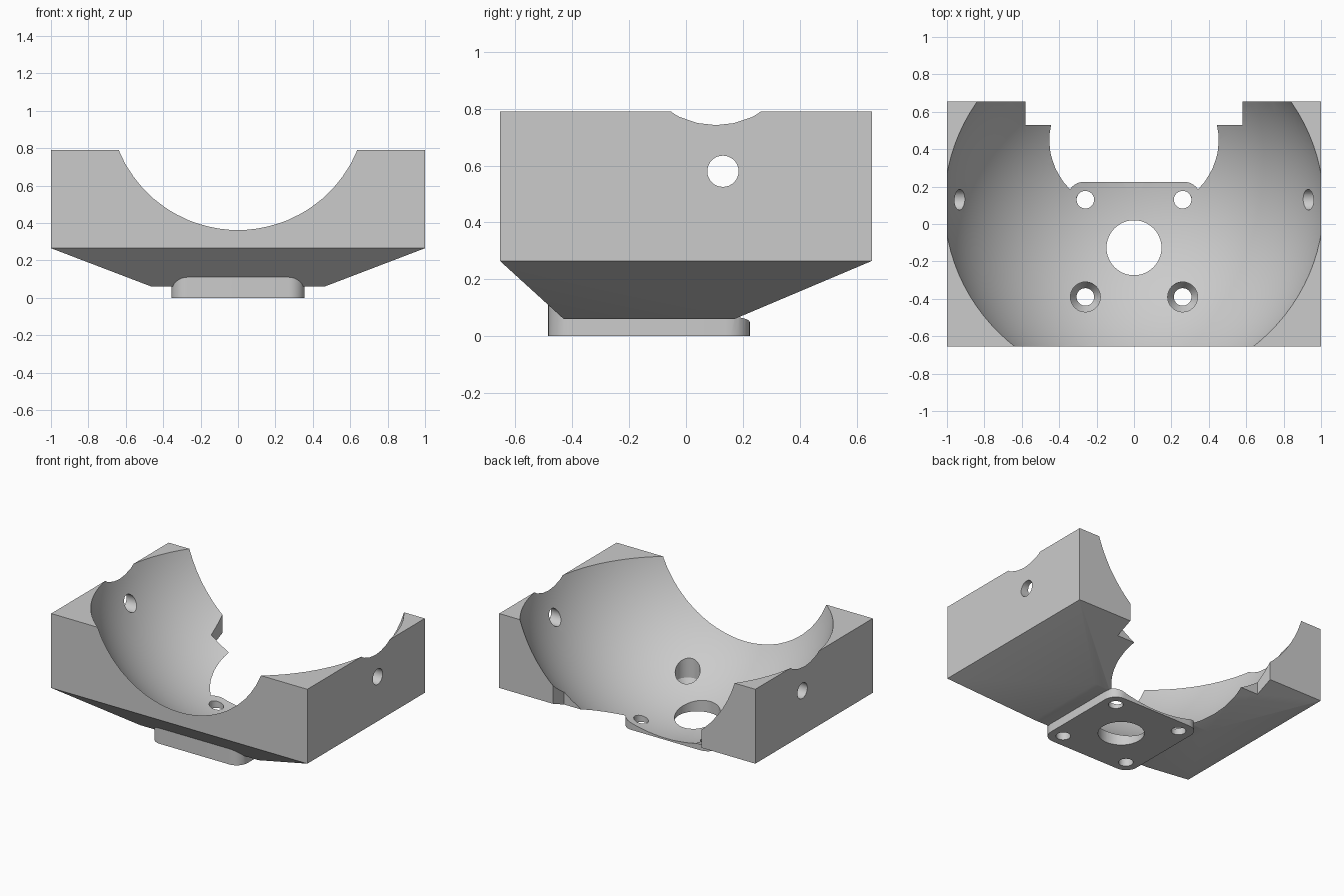
import bpy, bmesh, math
from mathutils import Matrix, Vector

if "Cube" in bpy.data.objects:
    bpy.data.objects.remove(bpy.data.objects["Cube"], do_unlink=True)

grey = bpy.data.materials.new("plain grey")
grey.use_nodes = True
GREY = (0.6, 0.6, 0.6, 1)
grey.diffuse_color = GREY
grey.node_tree.nodes["Principled BSDF"].inputs["Base Color"].default_value = GREY


def finish(bm, name):
    bmesh.ops.recalc_face_normals(bm, faces=bm.faces[:])
    mesh = bpy.data.meshes.new(name)
    bm.to_mesh(mesh)
    bm.free()
    mesh.materials.append(grey)
    obj = bpy.data.objects.new(name, mesh)
    bpy.context.collection.objects.link(obj)
    return obj


def box(name, x, y, z, corner=0):
    """Box from (low, high) ranges, with optionally rounded upright corners."""
    bm = bmesh.new()
    bmesh.ops.create_cube(bm, size=1)
    for v in bm.verts:
        v.co = Vector(((r[0] + r[1]) / 2 + c * (r[1] - r[0]) for r, c in zip((x, y, z), v.co)))
    if corner:
        upright = [e for e in bm.edges if abs(e.verts[0].co.z - e.verts[1].co.z) > 0.01]
        bmesh.ops.bevel(bm, geom=upright, offset=corner, segments=8, profile=0.5, affect='EDGES')
    return finish(bm, name)


def lathe(name, profile, place, sides=32):
    """Closed turned solid from (radius, height) points about local z."""
    bm = bmesh.new()
    rings = [[bm.verts.new((r * math.cos(math.tau * i / sides), r * math.sin(math.tau * i / sides), h))
              for i in range(sides)] for r, h in profile]
    for low, high in zip(rings, rings[1:]):
        for i in range(sides):
            j = (i + 1) % sides
            bm.faces.new((low[i], low[j], high[j], high[i]))
    bm.faces.new(rings[0])
    bm.faces.new(rings[-1])
    bm.transform(place)
    return finish(bm, name)


def combine(target, tool, operation):
    tool.hide_render = True
    mod = target.modifiers.new(tool.name, 'BOOLEAN')
    mod.operation, mod.object, mod.solver = operation, tool, 'EXACT'
    bpy.context.view_layer.objects.active = target
    bpy.ops.object.modifier_apply(modifier=mod.name)
    bpy.data.objects.remove(tool, do_unlink=True)


# Block with a tapered underside
bm = bmesh.new()
for x, y0, y1, z in ((1, -0.655, 0.655, 0.79), (1, -0.655, 0.655, 0.265), (0.463, -0.43, 0.17, 0.06)):
    for sx in (-x, x):
        for y in (y0, y1):
            bm.verts.new((sx, y, z))
bmesh.ops.convex_hull(bm, input=bm.verts[:])
bmesh.ops.dissolve_limit(bm, angle_limit=0.01, verts=bm.verts[:], edges=bm.edges[:])
body = finish(bm, "cradle_body")

# Mounting plate below
combine(body, box("mounting_plate", (-0.355, 0.355), (-0.485, 0.225), (0, 0.12), 0.085), 'UNION')

# Rounded bowl
bm = bmesh.new()
bmesh.ops.create_uvsphere(bm, u_segments=96, v_segments=48, radius=1)
bm.transform(Matrix.Translation((0, 0.105, 1.05)) @ Matrix.Diagonal((1.047, 1.01, 1.045, 1)))
combine(body, finish(bm, "bowl_cutter"), 'DIFFERENCE')

# Notch in the back edge
combine(body, box("notch_cutter", (-0.58, 0.58), (0.53, 0.9), (-0.2, 1)), 'DIFFERENCE')

# Centre opening and sideways pin holes
combine(body, lathe("centre_cutter", ((0.147, -0.2), (0.147, 0.6)),
                    Matrix.Translation((0, -0.127, 0)), 48), 'DIFFERENCE')
combine(body, lathe("pin_cutter", ((0.055, -1.5), (0.055, 1.5)),
                    Matrix.Translation((0, 0.13, 0.58)) @ Matrix.Rotation(math.pi / 2, 4, 'Y')), 'DIFFERENCE')

# Countersunk screw holes
for x in (-0.26, 0.26):
    for y in (-0.39, 0.13):
        combine(body, lathe("screw_cutter", ((0.047, -0.2), (0.047, 0.05), (0.08, 0.1), (0.08, 0.5)),
                            Matrix.Translation((x, y, 0))), 'DIFFERENCE')

bpy.ops.object.select_all(action='DESELECT')
body.select_set(True)
bpy.context.view_layer.objects.active = body
bpy.ops.object.shade_smooth_by_angle(angle=math.radians(25))
